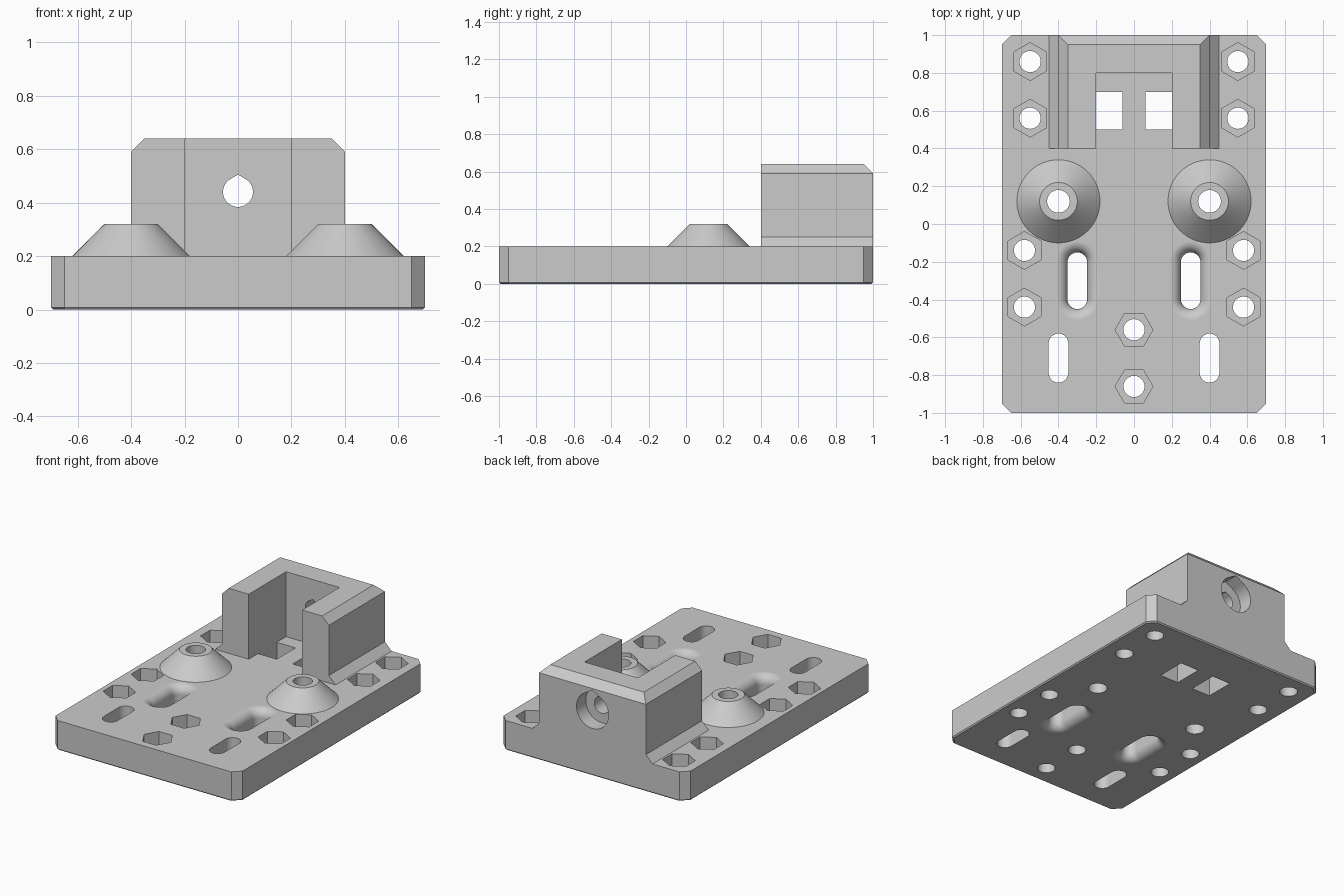
import bpy, bmesh
from math import sin, cos, pi, radians

if "Cube" in bpy.data.objects:
    bpy.data.objects.remove(bpy.data.objects["Cube"], do_unlink=True)

grey = bpy.data.materials.new("light_grey")
grey.use_nodes = True
grey.diffuse_color = (0.6, 0.6, 0.6, 1)
grey.node_tree.nodes["Principled BSDF"].inputs["Base Color"].default_value = (0.6, 0.6, 0.6, 1)


def loft(name, loops):
    """Closed solid through a stack of matching outlines."""
    bm = bmesh.new()
    rings = [[bm.verts.new(p) for p in loop] for loop in loops]
    n = len(rings[0])
    for a, b in zip(rings, rings[1:]):
        for i in range(n):
            j = (i + 1) % n
            bm.faces.new((a[i], a[j], b[j], b[i]))
    bm.faces.new(rings[0][::-1])
    bm.faces.new(rings[-1])
    bmesh.ops.recalc_face_normals(bm, faces=bm.faces)
    mesh = bpy.data.meshes.new(name)
    bm.to_mesh(mesh)
    bm.free()
    mesh.materials.append(grey)
    obj = bpy.data.objects.new(name, mesh)
    bpy.context.collection.objects.link(obj)
    return obj


def rect(x0, x1, y0, y1, z):
    return [(x0, y0, z), (x1, y0, z), (x1, y1, z), (x0, y1, z)]


def ring(x, y, r, z, n=48, turn=0):
    return [(x + r * cos(turn + 2 * pi * i / n), y + r * sin(turn + 2 * pi * i / n), z)
            for i in range(n)]


def slot(x, y0, y1, r, z, n=16):
    pts = []
    for cy, start in ((y1 - r, 0), (y0 + r, pi)):
        pts += [(x + r * cos(start + pi * i / n), cy + r * sin(start + pi * i / n), z)
                for i in range(n + 1)]
    return pts


def plate_outline(inset, z, x=0.7, y=1.0, c=0.05):
    x, y = x - inset, y - inset
    return [(x - c, -y, z), (x, c - y, z), (x, y - c, z), (x - c, y, z),
            (c - x, y, z), (-x, y - c, z), (-x, c - y, z), (c - x, -y, z)]


def teardrop(r, y, z=0.44, n=40):
    """Round hole with a shallow pointed roof, for printing sideways."""
    arc = [radians(120 + 300 * i / n) for i in range(n + 1)]
    pts = [(r * cos(a), y, z + r * sin(a)) for a in arc]
    return pts + [(0, y, z + r / cos(pi / 6))]


def combine(target, tool, operation):
    mod = target.modifiers.new("combine", 'BOOLEAN')
    mod.operation, mod.object, mod.solver = operation, tool, 'EXACT'
    bpy.context.view_layer.objects.active = target
    bpy.ops.object.modifier_apply(modifier=mod.name)
    bpy.data.objects.remove(tool, do_unlink=True)


def cut(target, loops):
    combine(target, loft("cutter", loops), 'DIFFERENCE')


T = 0.2  # plate thickness

# Plate with clipped corners and a fine lower bevel
plate = loft("mounting_plate", [plate_outline(0.008, 0), plate_outline(0, 0.008),
                                plate_outline(0, T)])

# U-shaped bracket with flared feet and chamfered top
bracket = loft("bracket", [rect(-x, x, 0.4, y, z) for x, y, z in
                           ((0.45, 1, 0.1), (0.45, 1, T), (0.4, 1, 0.25),
                            (0.4, 1, 0.59), (0.35, 0.95, 0.64))])
cut(bracket, [rect(-0.2, 0.2, 0.3, 0.8, z) for z in (0.15, 0.8)])
cut(bracket, [teardrop(0.056, y) for y in (0.7, 1.1)])
cut(bracket, [teardrop(0.12, y) for y in (0.9, 1.1)])
combine(plate, bracket, 'UNION')

# Conical bosses
for s in (-1, 1):
    boss = loft("boss", [ring(0.4 * s, 0.12, r, z, 64) for r, z in
                         ((0.22, 0.1), (0.22, T), (0.1, 0.32))])
    combine(plate, boss, 'UNION')
    cut(plate, [ring(0.4 * s, 0.12, 0.06, z) for z in (-0.1, 0.5)])

# Bolt holes with hexagonal nut pockets
bolts = [(0, -0.56, 0), (0, -0.86, 0)]
for s in (-1, 1):
    bolts += [(s * x, y, pi / 6) for x, y in
              ((0.55, 0.86), (0.55, 0.56), (0.58, -0.14), (0.58, -0.44))]
for x, y, turn in bolts:
    cut(plate, [ring(x, y, 0.1, z, 6, turn) for z in (0.1, 0.3)])
    cut(plate, [ring(x, y, 0.056, z) for z in (-0.1, 0.3)])

# Plain slots, rounded-edge slots and tie windows, mirrored
R = 0.06
arc = [radians(90 * i / 8) for i in range(9)]
profile = [(R - R * sin(a), R - R * cos(a)) for a in arc]
profile = [(R, -0.02)] + profile + [(o, T - z) for o, z in reversed(profile)] + [(R, T + 0.02)]
for s in (-1, 1):
    cut(plate, [slot(0.4 * s, -0.84, -0.58, 0.052, z) for z in (-0.1, 0.3)])
    cut(plate, [slot(0.3 * s, -0.45 - o, -0.15 + o, 0.052 + o, z) for o, z in profile])
    x0, x1 = sorted((0.06 * s, 0.2 * s))
    cut(plate, [rect(x0, x1, 0.5, 0.7, z) for z in (-0.1, 0.25)])

# Smooth the round surfaces while keeping edges crisp
bpy.ops.object.select_all(action='DESELECT')
plate.select_set(True)
bpy.context.view_layer.objects.active = plate
bpy.ops.object.shade_smooth_by_angle(angle=radians(25))
weighted = plate.modifiers.new("weighted_normals", 'WEIGHTED_NORMAL')
weighted.keep_sharp = True
